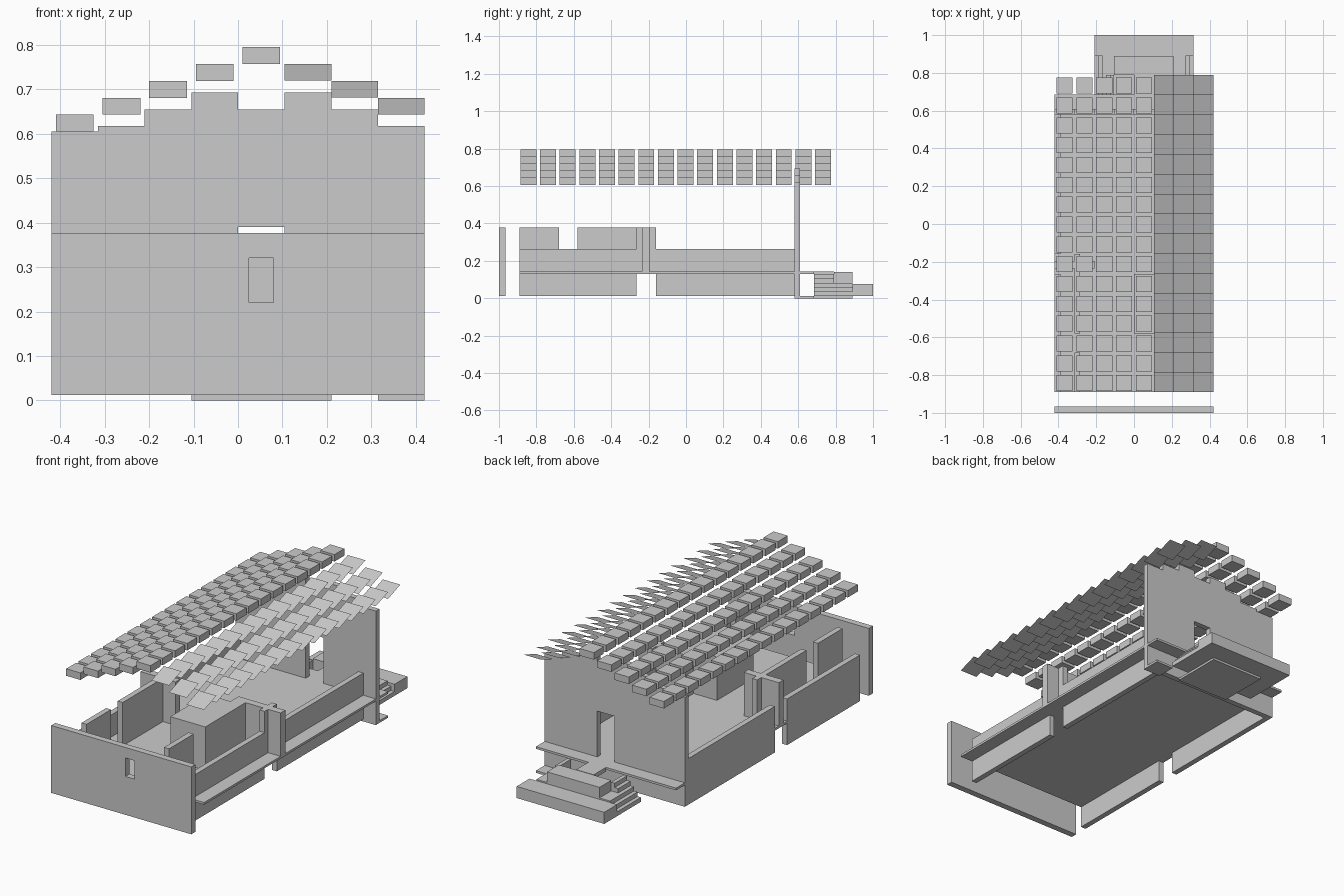
import bpy, bmesh

if "Cube" in bpy.data.objects:
    bpy.data.objects.remove(bpy.data.objects["Cube"])


def finish(name, bm):
    me = bpy.data.meshes.new(name)
    bm.normal_update()
    bm.to_mesh(me)
    bm.free()
    ob = bpy.data.objects.new(name, me)
    bpy.context.collection.objects.link(ob)
    return ob


def boxes(name, items):
    """One object made of boxes given as (x0, x1, y0, y1, z0, z1)."""
    bm = bmesh.new()
    for x0, x1, y0, y1, z0, z1 in items:
        for v in bmesh.ops.create_cube(bm, size=1)['verts']:
            v.co = (x1 if v.co.x > 0 else x0,
                    y1 if v.co.y > 0 else y0,
                    z1 if v.co.z > 0 else z0)
    return finish(name, bm)


def wall_panel(name, outline, hole, y0, y1):
    """Extruded x-z outline with a rectangular opening cut through it."""
    bm = bmesh.new()
    face = bm.faces.new([bm.verts.new((x, y0, z)) for x, z in outline])
    ext = bmesh.ops.extrude_face_region(bm, geom=[face])
    for v in ext['geom']:
        if isinstance(v, bmesh.types.BMVert):
            v.co.y = y1
    bmesh.ops.recalc_face_normals(bm, faces=bm.faces)
    ob = finish(name, bm)
    x0, x1, z0, z1 = hole
    cut = boxes(name + "_cutter", [(x0, x1, y0 - .05, y1 + .05, z0, z1)])
    cut.hide_render = True
    cut.hide_set(True)
    mod = ob.modifiers.new("opening", 'BOOLEAN')
    mod.object = cut
    mod.solver = 'EXACT'
    bpy.context.view_layer.objects.active = ob
    bpy.ops.object.modifier_apply(modifier=mod.name)
    bpy.data.objects.remove(cut)


M = .105                      # building module
FL, TOP, LOW = .142, .377, .262   # floor, tall wall and low wall heights

# Floor slab with its ledges
boxes("floor_slab", [(-.42, .42, -.89, .685, .13, FL)])

# Front wall with small window
wall_panel("front_wall", [(-.42, .012), (.42, .012), (.42, TOP), (-.42, TOP)],
           (.025, .08, .22, .32), -1, -.965)

# Back gable wall with stepped top and doorway
tops = [.605, .618, .655, .693, .655, .693, .655, .618]
outline = [(.42, .012)]
for i in reversed(range(8)):
    outline += [(-.42 + (i + 1) * M, tops[i]), (-.42 + i * M, tops[i])]
outline.append((-.42, .012))
wall_panel("back_wall", outline, (0, M, FL, .39), .58, .61)

# Side walls: left is flush, right is set back behind the ledge
spans = [(-.89, -.265), (-.16, .58)]
boxes("left_wall", [(-.42, -.39, a, b, .012, LOW) for a, b in spans])
boxes("right_wall", [(.315, .345, a, b, FL, LOW) for a, b in spans])
boxes("right_base_wall", [(.315, .345, a, b, .012, .13) for a, b in spans])

# Inner partitions with doorway gaps
boxes("left_partition", [(-.315, -.285, -.89, -.68, FL, TOP),
                         (-.315, -.285, -.58, -.16, FL, TOP)])
boxes("right_partition", [(.18, .21, -.89, -.68, FL, TOP)])
boxes("left_cross_wall", [(-.42, -.21, -.235, -.195, FL, TOP)])
boxes("right_cross_wall", [(.21, .42, -.235, -.195, FL, TOP),
                           (.315, .345, -.265, -.16, FL, TOP)])
boxes("inner_room", [(0, .21, -.58, -.265, FL, TOP),
                     (.14, .21, -.265, -.195, FL, TOP)])

# Rear porch: plates, parapet, low front block and bridge to the door
boxes("ground_plates", [(-M, .21, .61, .89, 0, .012),
                        (.315, .42, .58, .685, 0, .012)])
boxes("porch_parapet", [(-M, .21, .79, .89, .075, .14)])
boxes("porch_low_block", [(-.21, .315, .89, 1, .012, .075)])
boxes("porch_bridge", [(0, M, .685, .79, .12, FL)])

# Side stairs climbing towards the middle
steps = []
n = 5
for i in range(n):
    z1 = .012 + (i + 1) * .118 / n
    z0 = z1 - .118 / n
    y1 = .89 if i < 3 else .79
    w = M / n
    steps.append((-.21 + i * w, -M, .685, y1, z0, z1))
    steps.append((.21, .315 - i * w, .685, y1, z0, z1))
boxes("porch_stairs", steps)

# Left roof: rows of separate blocks rising to the ridge
boxes("roof_blocks", [(-.41 + c * M, -.325 + c * M,
                       -.885 + r * M, -.80 + r * M,
                       .605 + c * .038, .643 + c * .038)
                      for c in range(5) for r in range(16)])

# Right roof: thin tilted tiles stepping down from the ridge
bm = bmesh.new()
for c in range(3):
    for r in range(16):
        x, y, z = M * (c + 1), -.89 + r * M, .72 - c * .038
        bm.faces.new([bm.verts.new(p) for p in (
            (x, y, z), (x + M, y, z),
            (x + M, y + M, z + .037), (x, y + M, z + .037))])
finish("roof_tiles", bm)
